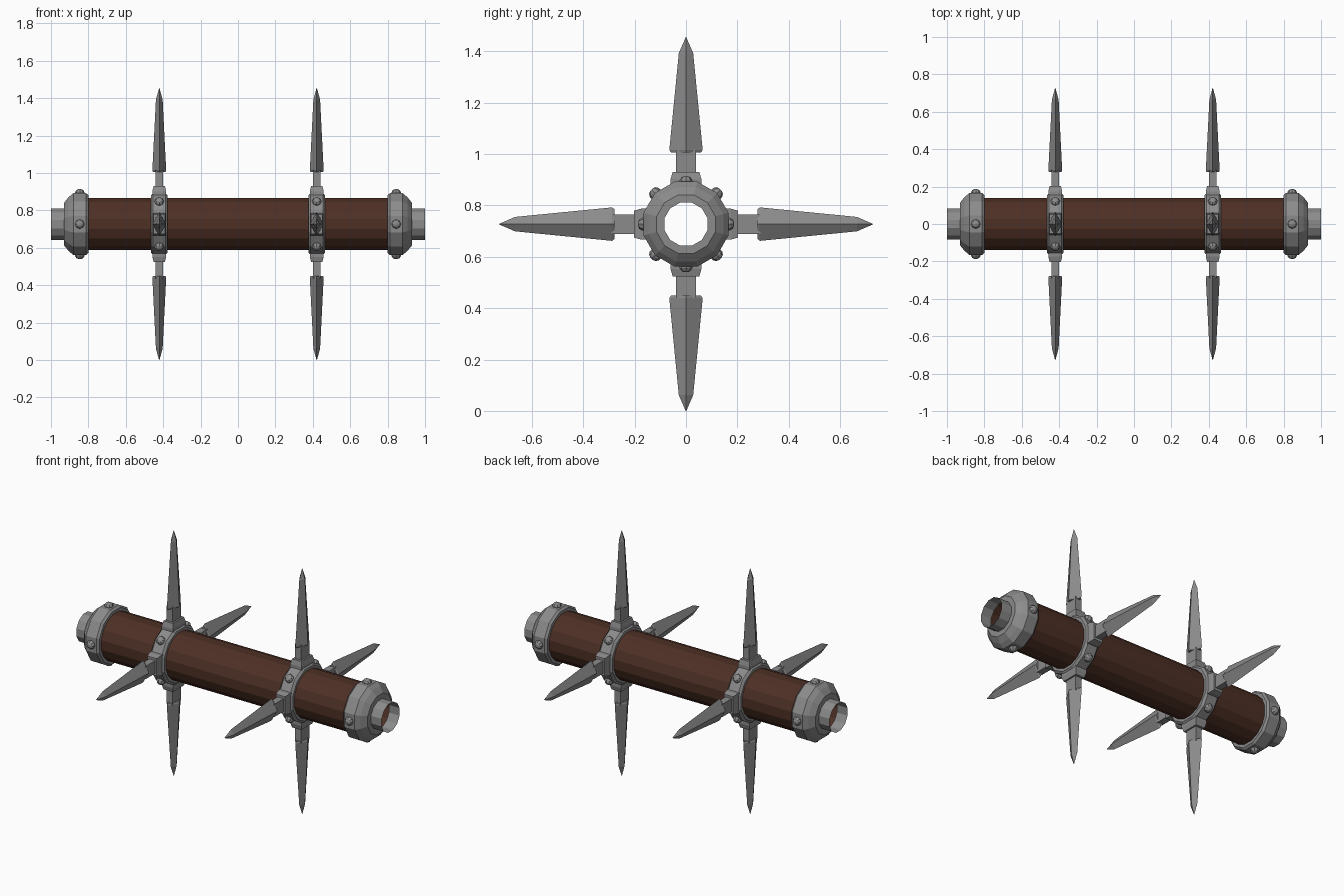
import bpy, bmesh, math
from mathutils import Matrix, Vector

if "Cube" in bpy.data.objects:
    bpy.data.objects.remove(bpy.data.objects["Cube"])

ZC = 0.727          # height of the roller axis
SIDES = 12


def material(name, rgb):
    m = bpy.data.materials.new(name)
    m.diffuse_color = (*rgb, 1)
    m.use_nodes = True
    m.node_tree.nodes["Principled BSDF"].inputs["Base Color"].default_value = m.diffuse_color
    return m


WOOD = material("dark wood", (0.075, 0.029, 0.018))
STEEL = material("grey steel", (0.26, 0.26, 0.26))


def finish(bm, name, mat):
    bmesh.ops.recalc_face_normals(bm, faces=bm.faces)
    me = bpy.data.meshes.new(name)
    bm.to_mesh(me)
    bm.free()
    me.materials.append(mat)
    ob = bpy.data.objects.new(name, me)
    ob.location.z = ZC
    bpy.context.collection.objects.link(ob)
    return ob


def loft(bm, rings, cap=False):
    """Join rings of points with quads."""
    loops = [[bm.verts.new(p) for p in r] for r in rings]
    n = len(loops[0])
    for a, b in zip(loops, loops[1:]):
        for i in range(n):
            j = (i + 1) % n
            bm.faces.new((a[i], a[j], b[j], b[i]))
    if cap:
        bm.faces.new(loops[0])
        bm.faces.new(loops[-1])


def lathe(name, profile, mat, sides=SIDES):
    """Revolve (x, radius) points about the x axis, flats facing up and sideways."""
    bm = bmesh.new()
    angs = [(i + 0.5) * math.tau / sides for i in range(sides)]
    loft(bm, [[(x, r * math.cos(a), r * math.sin(a)) for a in angs] for x, r in profile])
    return finish(bm, name, mat)


def radial(x, ang):
    """Local z becomes the outward direction at the given angle."""
    return Matrix.Translation((x, 0, 0)) @ Matrix.Rotation(ang, 4, 'X')


def rivet(name, x, ang, r):
    bm = bmesh.new()
    rings = [[(q * math.cos(k * math.tau / 8), q * math.sin(k * math.tau / 8), h)
              for k in range(8)]
             for q, h in ((0.025, r - 0.01), (0.025, r + 0.006), (0.018, r + 0.017), (0.007, r + 0.022))]
    loft(bm, rings, True)
    bm.transform(radial(x, ang))
    finish(bm, name, STEEL)


def spike(name, x, ang):
    bm = bmesh.new()

    def box(sections):
        loft(bm, [[(sx * a, sy * b, h) for sx, sy in ((-1, -1), (1, -1), (1, 1), (-1, 1))]
                  for a, b, h in sections], True)

    # foot block and neck
    box([(0.037, 0.060, 0.15), (0.037, 0.060, 0.175), (0.030, 0.052, 0.203)])
    box([(0.020, 0.038, 0.19), (0.020, 0.038, 0.29)])
    # diamond section blade
    loft(bm, [[(a, 0, h), (0, b, h), (-a, 0, h), (0, -b, h)]
              for a, b, h in ((0.034, 0.058, 0.278), (0.037, 0.065, 0.288),
                              (0.018, 0.028, 0.665), (0.001, 0.001, 0.727))], True)
    bm.transform(radial(x, ang))
    finish(bm, name, STEEL)


# wooden roller
lathe("wooden_roller", [(-0.9, 0.141), (0.9, 0.141)], WOOD, 16)

for s, side in ((-1, "left"), (1, "right")):
    # end collar with stepped shoulder and open axle tube
    prof = [(0.80, 0.135), (0.80, 0.160), (0.812, 0.171), (0.880, 0.171), (0.893, 0.160),
            (0.905, 0.150), (0.930, 0.118), (0.930, 0.087), (1.0, 0.087)]
    lathe(side + "_end_collar", [(s * x, r) for x, r in prof], STEEL)
    # spiked band
    prof = [(0.376, 0.135), (0.376, 0.158), (0.388, 0.171), (0.454, 0.171), (0.466, 0.158), (0.466, 0.135)]
    lathe(side + "_band", [(s * x, r) for x, r in prof], STEEL)
    for k in range(4):
        a = k * math.pi / 2
        rivet(f"{side}_collar_rivet_{k}", s * 0.846, a, 0.165)
        rivet(f"{side}_band_rivet_{k}", s * 0.421, a + math.pi / 4, 0.168)
        spike(f"{side}_spike_{k}", s * 0.421, a)
